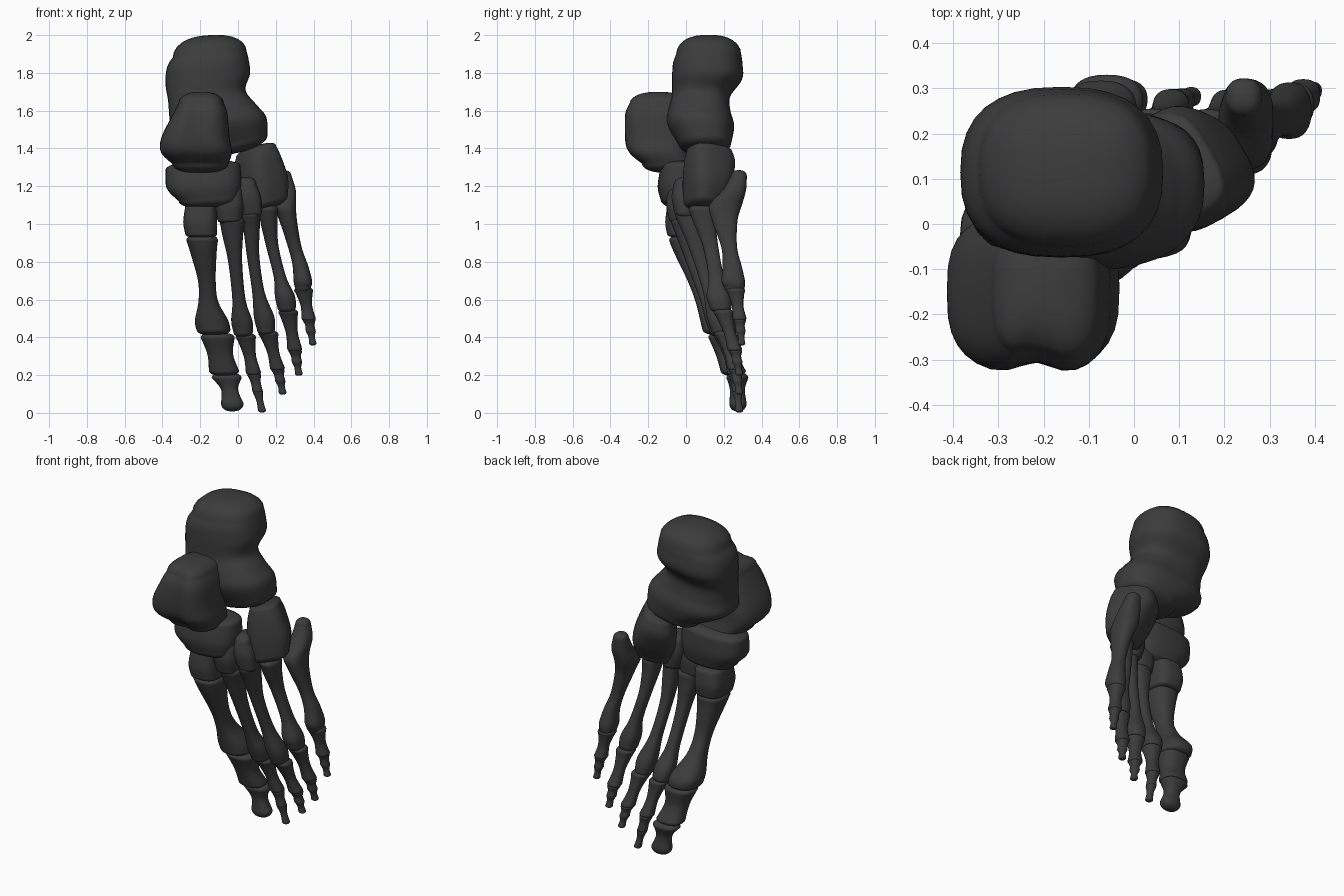
import bpy, bmesh, math

mat = bpy.data.materials.new("dark_bone")
mat.diffuse_color = (0.045, 0.045, 0.045, 1)


def spline(a, b, c, d, t):
    return [0.5 * (2 * q + (r - p) * t + (2 * p - 5 * q + 4 * r - s) * t * t
                   + (3 * q - p - 3 * r + s) * t ** 3) for p, q, r, s in zip(a, b, c, d)]


def bone(name, secs, cap=(.03, .03), n=2.4, tilt=(0, 0), rot=0.0, sides=32, steps=6, groove=None):
    """Loft rounded sections (z, x, y, rx, ry); domed ends and tilt are (top, bottom)."""
    rings = []
    for i in range(len(secs) - 1):
        a, b = secs[max(i - 1, 0)], secs[i]
        c, d = secs[i + 1], secs[min(i + 2, len(secs) - 1)]
        rings += [spline(a, b, c, d, k / steps) for k in range(steps)]
    rings.append(list(secs[-1]))

    def dome(sec, h):
        out = []
        for deg in (15, 30, 45, 58, 70, 80, 87):
            t = math.radians(deg)
            s = math.cos(t) ** 0.8
            out.append([sec[0] + h * math.sin(t), sec[1], sec[2], sec[3] * s, sec[4] * s])
        return out
    rings = dome(secs[0], cap[0])[::-1] + rings + dome(secs[-1], -cap[1])

    bm = bmesh.new()
    loops = []
    cr, sr = math.cos(math.radians(rot)), math.sin(math.radians(rot))
    z_top, z_low = rings[0][0], rings[-1][0]
    for z, x, y, rx, ry in rings:
        loop = []
        f = (z_top - z) / (z_top - z_low)
        slope = tilt[0] + (tilt[1] - tilt[0]) * f
        for k in range(sides):
            t = 2 * math.pi * k / sides
            c, s = math.cos(t), math.sin(t)
            u = rx * math.copysign(abs(c) ** (2 / n), c)
            v = ry * math.copysign(abs(s) ** (2 / n), s)
            u, v = u * cr - v * sr, u * sr + v * cr
            px, py = x + u, y + v
            if groove and v < 0:
                gx, depth, width = groove
                py += depth * math.exp(-((px - gx) / width) ** 2) * min(1, -v / .13)
            loop.append(bm.verts.new((px, py, z + slope * u)))
        loops.append(loop)
    for a, b in zip(loops, loops[1:]):
        for k in range(sides):
            j = (k + 1) % sides
            bm.faces.new((a[k], b[k], b[j], a[j]))
    bm.faces.new(loops[0])
    bm.faces.new(loops[-1][::-1])
    bmesh.ops.recalc_face_normals(bm, faces=bm.faces)
    for face in bm.faces:
        face.smooth = True
    me = bpy.data.meshes.new(name)
    bm.to_mesh(me)
    bm.free()
    me.materials.append(mat)
    bpy.context.collection.objects.link(bpy.data.objects.new(name, me))


# Heel and ankle bones
bone("heel_bone", [(1.9, -.15, .12, .195, .172), (1.85, -.16, .115, .216, .184),
                   (1.77, -.16, .112, .224, .186), (1.68, -.165, .08, .205, .155),
                   (1.6, -.135, .07, .228, .165), (1.52, -.1, .078, .25, .177),
                   (1.43, -.01, .1, .165, .14)], cap=(.1, .055), n=2.5, tilt=(.06, .22))
bone("ankle_bone", [(1.64, -.195, -.15, .12, .155), (1.58, -.2, -.155, .145, .174),
                    (1.46, -.225, -.153, .18, .178), (1.38, -.22, -.142, .188, .168),
                    (1.32, -.2, -.1, .15, .14)], cap=(.06, .05), n=2.9, groove=(-.22, .028, .05))

# Midfoot bones
bone("boat_bone", [(1.3, -.185, -.02, .198, .115), (1.2, -.18, -.025, .198, .125),
                   (1.13, -.155, -.025, .16, .11)], cap=(.035, .045), n=2.6, tilt=(.05, .05))
bone("cube_bone", [(1.385, .095, .125, .085, .12), (1.32, .105, .125, .105, .132),
                   (1.21, .135, .11, .12, .115), (1.12, .155, .09, .105, .085)],
     cap=(.03, .04), n=2.9, tilt=(.3, .25), rot=30)
bone("inner_wedge", [(1.09, -.195, .005, .085, .105), (1.01, -.2, .005, .09, .115),
                     (.945, -.195, .005, .084, .105)], cap=(.02, .02), n=3.2)
bone("middle_wedge", [(1.17, -.035, -.02, .06, .075), (1.1, -.045, -.02, .075, .085),
                      (1.025, -.045, -.015, .065, .075)], cap=(.03, .025), n=2.9)
bone("outer_wedge", [(1.21, .04, .015, .05, .08), (1.14, .05, .015, .065, .09),
                     (1.06, .065, .02, .056, .08)], cap=(.04, .03), n=2.9, rot=15)

# Long foot bones
bone("long_bone_1", [(.915, -.19, .005, .084, .095), (.85, -.183, .018, .07, .082),
                     (.7, -.165, .063, .047, .055), (.59, -.157, .115, .052, .065),
                     (.49, -.14, .175, .088, .1), (.44, -.13, .187, .09, .1)], n=2.4)
bone("long_bone_2", [(1.01, -.03, -.005, .066, .075), (.94, -.028, .01, .055, .063),
                     (.8, -.015, .045, .037, .045), (.6, .005, .115, .035, .042),
                     (.49, .02, .165, .056, .062), (.43, .027, .185, .052, .06)])
bone("long_bone_3", [(1.045, .068, .015, .05, .075), (.97, .072, .035, .043, .06),
                     (.83, .08, .072, .033, .041), (.64, .108, .13, .033, .04),
                     (.51, .138, .17, .054, .06), (.44, .148, .188, .047, .056)])
bone("long_bone_4", [(1.075, .16, .085, .052, .072), (1.0, .165, .1, .044, .058),
                     (.88, .182, .13, .033, .041), (.72, .222, .16, .033, .041),
                     (.62, .248, .172, .053, .063), (.56, .257, .183, .049, .058)])
bone("long_bone_5", [(1.255, .243, .28, .04, .042), (1.18, .25, .256, .056, .062),
                     (1.1, .247, .21, .06, .086), (1.02, .265, .205, .047, .068),
                     (.88, .3, .228, .036, .042), (.78, .33, .244, .041, .05),
                     (.7, .343, .25, .049, .062), (.665, .344, .256, .043, .055)])

# Big toe
bone("big_toe_base", [(.4, -.108, .2, .09, .082), (.31, -.094, .217, .068, .06),
                      (.222, -.074, .25, .08, .067)], cap=(.026, .026), n=2.5)
bone("big_toe_tip", [(.185, -.06, .272, .08, .058), (.125, -.045, .272, .045, .04),
                     (.05, -.03, .275, .06, .046)], cap=(.03, .042))


def small_toe(number, start, joint, tip, r):
    def sec(a, b, t, k):
        p = [u + (v - u) * t for u, v in zip(a, b)]
        return (p[2], p[0], p[1], r * k, r * k)
    bone(f"toe_{number}_base", [sec(start, joint, t, k) for t, k in
                                ((.02, 1.12), (.2, .9), (.55, .68), (.93, .84))], cap=(.022, .018))
    bone(f"toe_{number}_middle", [sec(joint, tip, t, k) for t, k in
                                  ((.0, .76), (.2, .55), (.42, .58))], cap=(.012, .012))
    bone(f"toe_{number}_tip", [sec(joint, tip, t, k) for t, k in
                               ((.46, .58), (.68, .38), (.93, .44))], cap=(.012, .012))


# Small toes
small_toe(2, (.04, .2, .405), (.085, .262, .2), (.13, .283, 0), .048)
small_toe(3, (.16, .2, .42), (.212, .262, .225), (.238, .283, .1), .047)
small_toe(4, (.265, .197, .535), (.303, .262, .325), (.323, .283, .2), .047)
small_toe(5, (.347, .262, .65), (.376, .284, .49), (.397, .295, .36), .045)
